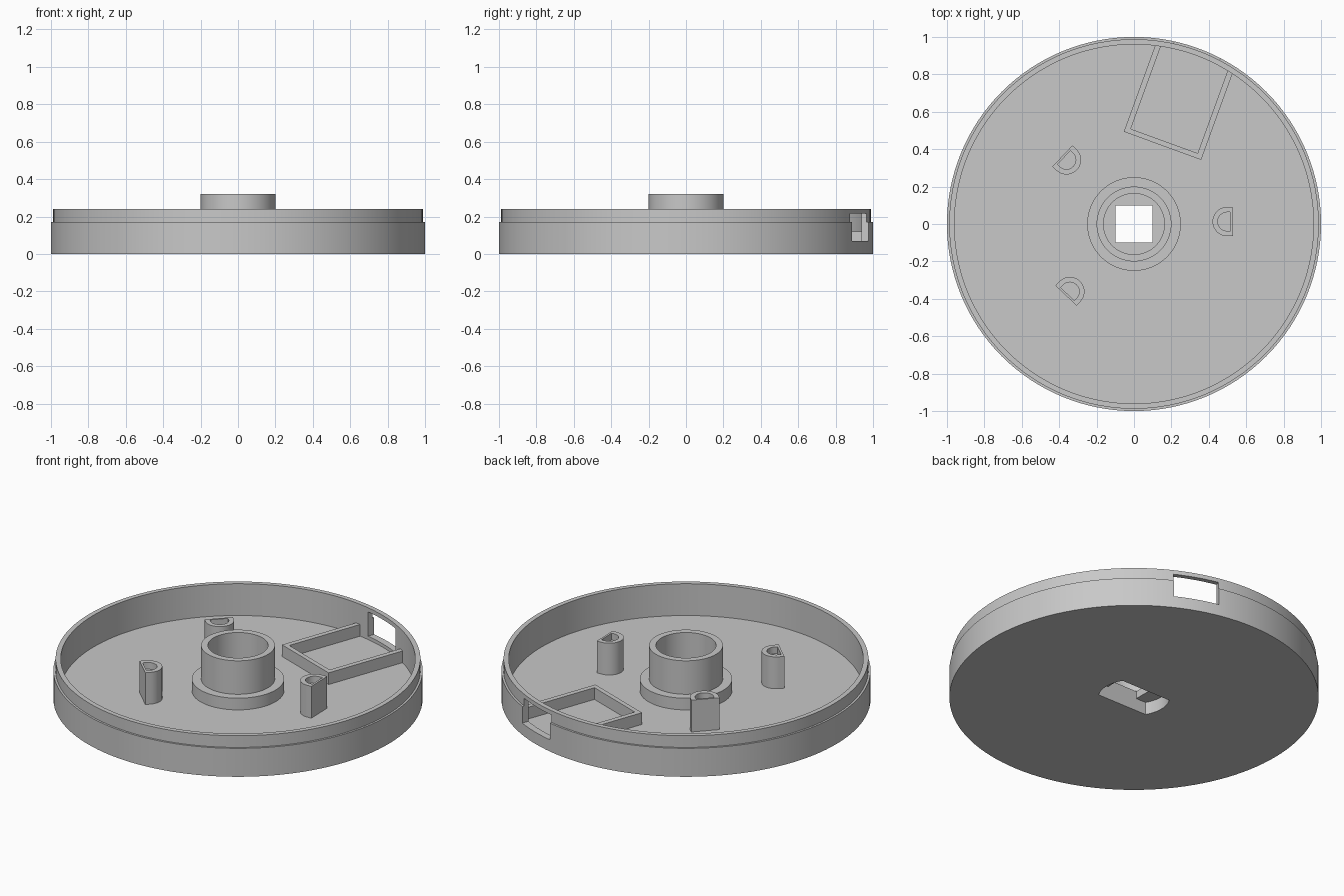
import bpy, bmesh, math
from mathutils import Matrix

if "Cube" in bpy.data.objects:
    bpy.data.objects.remove(bpy.data.objects["Cube"])

grey = bpy.data.materials.new("light_grey_plastic")
grey.diffuse_color = (0.58, 0.58, 0.58, 1)
grey.use_nodes = True
grey.node_tree.nodes["Principled BSDF"].inputs["Base Color"].default_value = grey.diffuse_color


def make_object(name, bm, rot=0.0):
    """Turn a bmesh into an object, rotated about the vertical axis."""
    bmesh.ops.recalc_face_normals(bm, faces=bm.faces)
    bm.transform(Matrix.Rotation(rot, 4, 'Z'))
    mesh = bpy.data.meshes.new(name)
    bm.to_mesh(mesh)
    bm.free()
    mesh.materials.append(grey)
    obj = bpy.data.objects.new(name, mesh)
    bpy.context.collection.objects.link(obj)
    return obj


def prism(name, outline, z0, z1, rot=0.0):
    """Extrude a flat outline from z0 to z1."""
    bm = bmesh.new()
    face = bm.faces.new([bm.verts.new((x, y, z0)) for x, y in outline])
    top = bmesh.ops.extrude_face_region(bm, geom=[face])["geom"]
    verts = [v for v in top if isinstance(v, bmesh.types.BMVert)]
    bmesh.ops.translate(bm, verts=verts, vec=(0, 0, z1 - z0))
    return make_object(name, bm, rot)


def lathe(name, profile, steps=128):
    """Spin a closed (radius, height) profile about the vertical axis."""
    bm = bmesh.new()
    verts = [bm.verts.new((r, 0, z)) for r, z in profile]
    edges = [bm.edges.new(pair) for pair in zip(verts, verts[1:])]
    bmesh.ops.spin(bm, geom=verts + edges, axis=(0, 0, 1), cent=(0, 0, 0),
                   angle=2 * math.pi, steps=steps)
    bmesh.ops.remove_doubles(bm, verts=bm.verts, dist=1e-5)
    return make_object(name, bm)


def cut(obj, cutter):
    """Subtract the cutter, then discard it."""
    mod = obj.modifiers.new("cut", 'BOOLEAN')
    mod.operation, mod.solver, mod.object = 'DIFFERENCE', 'EXACT', cutter
    bpy.context.view_layer.update()
    deps = bpy.context.evaluated_depsgraph_get()
    obj_eval = obj.evaluated_get(deps)
    mesh = bpy.data.meshes.new_from_object(obj_eval)
    obj.modifiers.clear()
    obj.data = mesh
    bpy.data.objects.remove(cutter)


def rect(x0, x1, y0, y1):
    return [(x0, y0), (x1, y0), (x1, y1), (x0, y1)]


def arc(cx, r, a0, a1, n):
    return [(cx + r * math.cos(a0 + (a1 - a0) * i / n),
             r * math.sin(a0 + (a1 - a0) * i / n)) for i in range(n + 1)]


FLOOR, HUB_FLOOR = 0.05, 0.12
TILT = math.radians(-20)   # direction of the port and its frame

# Round tray with stepped rim and central hub
tray = lathe("round_tray", [
    (0, 0), (1, 0), (1, 0.17), (0.988, 0.17), (0.988, 0.24), (0.96, 0.24),
    (0.96, FLOOR), (0.25, FLOOR), (0.25, HUB_FLOOR), (0.2, HUB_FLOOR),
    (0.2, 0.32), (0.163, 0.32), (0.163, HUB_FLOOR), (0, HUB_FLOOR)])

# Slot with rounded ends below, square hole through the hub floor
half = math.asin(0.1 / 0.193)
slot = arc(0, 0.193, -half, half, 12)
slot += arc(0, 0.193, math.pi - half, math.pi + half, 12)
cut(tray, prism("slot_cutter", slot, -0.1, 0.075))
cut(tray, prism("square_cutter", rect(-0.1, 0.1, -0.1, 0.1), -0.1, 0.2))

# Port through the rim wall
cut(tray, prism("port_cutter", rect(-0.13, 0.13, 0.85, 1.1), 0.07, 0.215, TILT))

# Three-sided frame behind the port
prism("port_frame", [
    (-0.22, 0.945), (-0.22, 0.445), (0.22, 0.445), (0.22, 0.945),
    (0.19, 0.951), (0.19, 0.472), (-0.19, 0.472), (-0.19, 0.951)],
    FLOOR - 0.01, 0.12, TILT)

# Three D-shaped posts, flat side outward, each with a recess in the top
for i, deg in enumerate((1.5, 136.5, 226.5)):
    a = math.radians(deg)
    q = math.pi / 2
    outer = arc(0.498, 0.078, q, 3 * q, 20) + [(0.528, -0.078), (0.528, 0.078)]
    inner = arc(0.498, 0.05, q, 3 * q, 20) + [(0.516, -0.05), (0.516, 0.05)]
    post = prism(f"post_{i + 1}", outer, FLOOR - 0.01, 0.24, a)
    cut(post, prism("recess_cutter", inner, 0.2, 0.3, a))

# Smooth the round walls, keep the edges sharp
bpy.ops.object.select_all(action='DESELECT')
for obj in bpy.context.scene.objects:
    obj.select_set(True)
    bpy.context.view_layer.objects.active = obj
bpy.ops.object.shade_smooth_by_angle(angle=math.radians(30))
